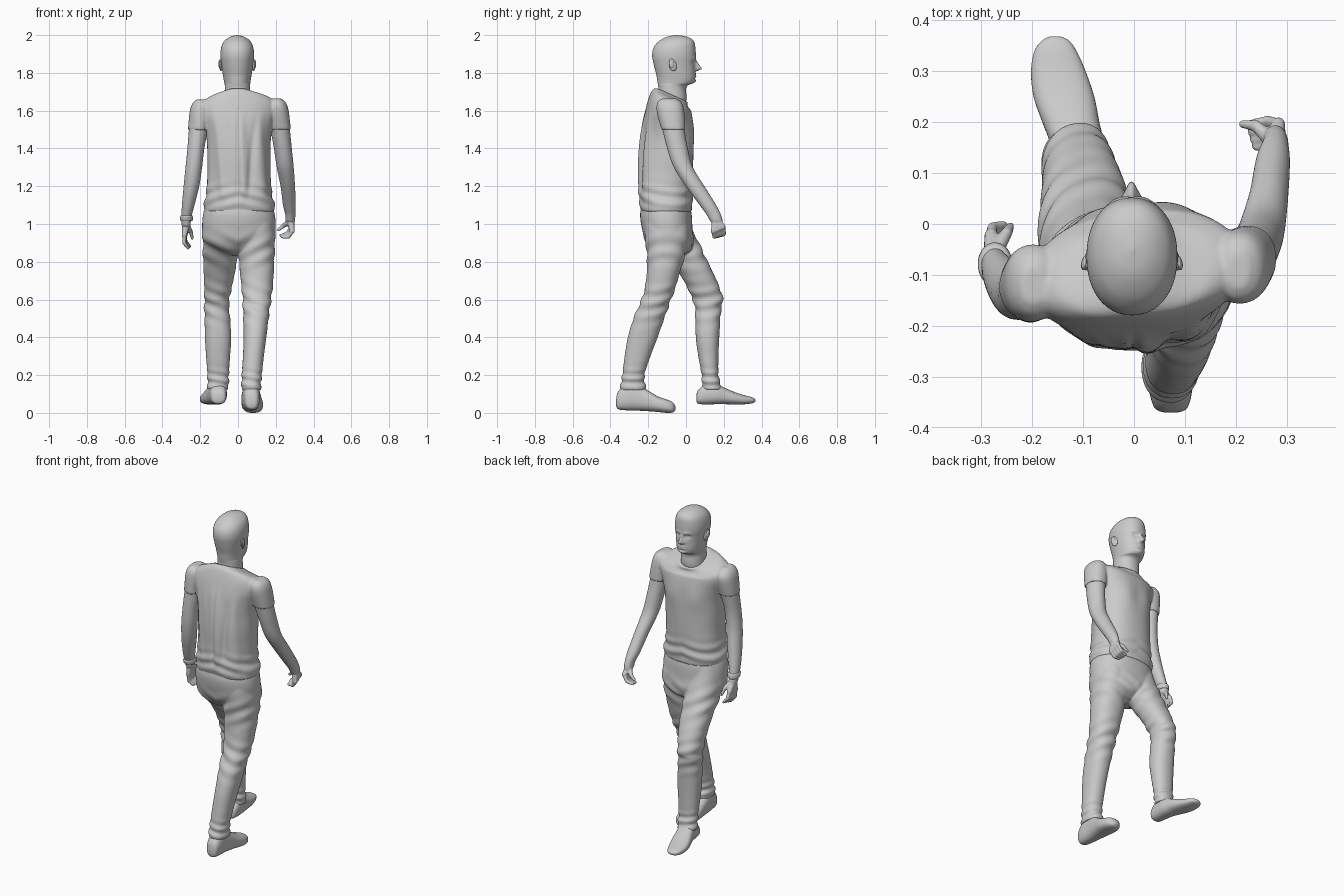
import bpy, bmesh
from math import sin, cos, pi, exp
from mathutils import Vector, Matrix


def catmull(p, q, r, s, t):
    return [0.5 * (2 * b + (c - a) * t + (2 * a - 5 * b + 4 * c - d) * t * t + (3 * b - a - 3 * c + d) * t ** 3)
            for a, b, c, d in zip(p, q, r, s)]


def loft(bm, secs, axis='z', n=64, steps=6, power=2.2, grow=0.0):
    """Skin rounded sections (t, a0, a1, b0, b1); a is x, b is y or z."""
    S = [secs[0]] + list(secs) + [secs[-1]]
    dense = [catmull(*S[i:i + 4], k / steps) for i in range(len(secs) - 1) for k in range(steps)]
    dense.append(secs[-1])
    rings = []
    for t, a0, a1, b0, b1 in dense:
        ring = []
        for k in range(n):
            c, s = cos(2 * pi * k / n), sin(2 * pi * k / n)
            a = (a0 + a1) / 2 + (abs(a1 - a0) / 2 + grow) * abs(c) ** (2 / power) * (1 if c > 0 else -1)
            b = (b0 + b1) / 2 + (abs(b1 - b0) / 2 + grow) * abs(s) ** (2 / power) * (1 if s > 0 else -1)
            ring.append(bm.verts.new((a, b, t) if axis == 'z' else (a, t, b)))
        rings.append(ring)
    for r, q in zip(rings, rings[1:]):
        for k in range(n):
            bm.faces.new((r[k], r[(k + 1) % n], q[(k + 1) % n], q[k]))
    bm.faces.new(rings[0])
    bm.faces.new(rings[-1])
    return [v for r in rings for v in r]


def chain(bm, pts, r0, r1):
    """Chain of overlapping balls along a polyline, for fingers and palms."""
    pts = [Vector(p) for p in pts]
    total = (len(pts) - 1) * 5
    for i in range(total + 1):
        j = min(i // 5, len(pts) - 2)
        p = pts[j].lerp(pts[j + 1], i / 5 - j)
        bmesh.ops.create_icosphere(bm, subdivisions=2, radius=r0 + (r1 - r0) * i / total,
                                   matrix=Matrix.Translation(p))


def finish(bm, name, voxel=0, bump=None):
    bmesh.ops.recalc_face_normals(bm, faces=bm.faces)
    me = bpy.data.meshes.new(name)
    bm.to_mesh(me)
    bm.free()
    ob = bpy.data.objects.new(name, me)
    bpy.context.collection.objects.link(ob)
    bpy.context.view_layer.objects.active = ob
    if voxel:
        m = ob.modifiers.new("fuse", 'REMESH')
        m.mode, m.voxel_size = 'VOXEL', voxel
        s = ob.modifiers.new("relax", 'SMOOTH')
        s.factor, s.iterations = 0.5, 4
        for mod in ("fuse", "relax"):
            bpy.ops.object.modifier_apply(modifier=mod)
    if bump:
        moves = [v.normal * bump(*v.co) for v in ob.data.vertices]
        for v, d in zip(ob.data.vertices, moves):
            v.co += d
    ob.data.polygons.foreach_set("use_smooth", [True] * len(ob.data.polygons))
    ob.data.update()
    return ob


def g(v, centre, width):
    return exp(-((v - centre) / width) ** 2)


def ramp(v, a, b):
    return min(1, max(0, (v - a) / (b - a)))


# Head and neck, with face relief
bm = bmesh.new()
head = loft(bm, [
    (1.59, -.075, .070, -.150, -.015), (1.66, -.072, .066, -.148, .002), (1.715, -.070, .064, -.146, .000),
    (1.735, -.070, .064, -.148, .012), (1.745, -.072, .065, -.150, .036), (1.765, -.076, .068, -.153, .048),
    (1.79, -.080, .072, -.157, .050), (1.84, -.087, .079, -.170, .049), (1.89, -.093, .085, -.179, .052),
    (1.93, -.090, .082, -.173, .050), (1.96, -.079, .071, -.152, .045), (1.98, -.060, .052, -.125, .030),
    (1.993, -.036, .028, -.095, .000), (2.0, -.008, .000, -.055, -.045)], n=144, steps=8, power=2.15)
for v in head:
    x, y, z = v.co
    u = abs(x + .005)
    if y > -.03:
        nose = .034 * g(u, 0, .008 + .008 * ramp(z, 1.85, 1.82)) * ramp(z, 1.872, 1.825) * ramp(z, 1.806, 1.82)
        brow = .005 * g(z, 1.876, .009) * g(u, .028, .025)
        eyes = -.011 * g(z, 1.857, .011) * g(u, .033, .015) + .004 * g(z, 1.855, .005) * g(u, .032, .010)
        lips = g(u, 0, .024) * (.006 * g(z, 1.786, .012) - .005 * g(z, 1.787, .003))
        chin = .008 * g(z, 1.756, .010) * g(u, 0, .022) - .003 * g(z, 1.771, .006) * g(u, 0, .025)
        v.co.y += (nose + brow + eyes + lips + chin) * ramp(y, -.03, .01)
finish(bm, "head")

# Ears
for side in (-1, 1):
    bm = bmesh.new()
    for dx, y, z, sc in ((.086, -.070, 1.842, (.008, .021, .033)), (.093, -.076, 1.848, (.006, .014, .023))):
        bmesh.ops.create_uvsphere(bm, u_segments=24, v_segments=16, radius=1, matrix=Matrix.LocRotScale(
            Vector((side * dx - .004, y, z)), Matrix.Rotation(.2, 3, 'X') @ Matrix.Rotation(side * .25, 3, 'Z'),
            Vector(sc)))
    finish(bm, "ear")

# Arm sections, right one swung forward, left one hanging
arm_r = [(1.665, .19, .22, -.12, -.06), (1.645, .165, .247, -.145, -.03), (1.60, .155, .263, -.15, -.015),
         (1.50, .172, .275, -.125, -.008), (1.40, .19, .285, -.10, .010), (1.30, .205, .295, -.065, .037),
         (1.20, .225, .302, -.002, .098), (1.10, .238, .306, .072, .160), (1.05, .250, .304, .108, .185),
         (1.015, .252, .302, .128, .195)]
arm_l = [(1.66, -.215, -.18, -.15, -.09), (1.64, -.235, -.155, -.175, -.06), (1.60, -.250, -.145, -.185, -.045),
         (1.50, -.260, -.16, -.185, -.065), (1.40, -.268, -.178, -.188, -.085), (1.30, -.278, -.19, -.186, -.088),
         (1.20, -.288, -.205, -.17, -.075), (1.10, -.297, -.23, -.14, -.058), (1.03, -.300, -.248, -.112, -.045),
         (.99, -.298, -.25, -.100, -.035)]


def arm(name, secs, wrist, knuckles, bend, tips, thumb):
    """Arm loft fused with a palm and four curled fingers plus thumb."""
    bm = bmesh.new()
    loft(bm, secs, n=40, power=2.0)
    (k0, k1), (b0, b1), (t0, t1) = [[Vector(p) for p in e] for e in (knuckles, bend, tips)]
    for i in range(4):
        f = i / 3
        k = k0.lerp(k1, f)
        chain(bm, [Vector(wrist).lerp(k, .1), k], .021, .0145)
        chain(bm, [k, b0.lerp(b1, f), t0.lerp(t1, f)], .0125, .0085)
    chain(bm, thumb, .016, .0085)
    finish(bm, name, .0045)


arm("right_arm", arm_r, (.277, .158, 1.02), ((.283, .196, .985), (.287, .145, .962)),
    ((.262, .203, .950), (.268, .150, .932)), ((.226, .196, .940), (.238, .152, .930)),
    [(.268, .165, 1.01), (.240, .192, .990), (.213, .196, .968)])
arm("left_arm", arm_l, (-.274, -.068, 1.00), ((-.280, -.022, .945), (-.284, -.076, .942)),
    ((-.278, -.006, .908), (-.284, -.072, .898)), ((-.255, -.002, .882), (-.264, -.058, .872)),
    [(-.270, -.052, .99), (-.250, -.018, .96), (-.242, -.004, .925)])

# Wristband on the left wrist
bm = bmesh.new()
loft(bm, [(1.015, -.302, -.243, -.112, -.038), (1.022, -.306, -.239, -.117, -.036),
          (1.038, -.306, -.239, -.122, -.038), (1.045, -.303, -.242, -.120, -.042)], n=40, power=2.0)
finish(bm, "wristband")

# Shirt: torso with sloped neckline and fused short sleeves
bm = bmesh.new()
torso = loft(bm, [
    (1.065, -.178, .192, -.238, .028), (1.10, -.181, .195, -.245, .033), (1.15, -.171, .182, -.249, .034),
    (1.25, -.162, .173, -.250, .036), (1.35, -.162, .173, -.250, .038), (1.45, -.166, .174, -.243, .037),
    (1.53, -.182, .190, -.231, .034), (1.59, -.200, .210, -.217, .026), (1.645, -.198, .210, -.200, .012),
    (1.685, -.160, .170, -.186, .004), (1.705, -.115, .115, -.175, .006), (1.72, -.080, .076, -.160, .010)],
    power=2.3)
for v in torso:
    x, y, z = v.co
    v.co.y += .09 * x * ramp(z, 1.2, 1.5)
    v.co.z -= ramp(z, 1.60, 1.71) * (y + .16) * .45
for secs in (arm_r, arm_l):
    loft(bm, secs[:4], n=48, grow=.005)


def shirt_folds(x, y, z):
    back = ramp(y, -.12, -.2) * ramp(z, 1.1, 1.2) * ramp(z, 1.62, 1.5)
    d = back * (.005 * sin(62 * x + 5 * z) - .009 * g(x, 0, .012) - .008 * g(abs(x), .06 + .1 * (z - 1.2), .02))
    d += .004 * sin(95 * (z + .25 * abs(x) + .15 * y)) * g(z, 1.14, .06)
    chest = ramp(y, -.04, .01) * .007 * g(z, 1.47, .07) * g(abs(x), .075, .05)
    return d + chest


finish(bm, "shirt", .006, shirt_folds)

# Trousers: pelvis fused with a forward left leg and a trailing right leg
bm = bmesh.new()
loft(bm, [(1.11, -.168, .178, -.232, .018), (1.05, -.185, .195, -.243, .030), (.98, -.190, .199, -.234, .034),
          (.91, -.184, .190, -.215, .040), (.865, -.13, .13, -.180, .030), (.835, -.04, .05, -.120, -.02)])
loft(bm, [(1.06, -.170, -.01, -.20, .005), (.97, -.184, 0, -.20, .034), (.90, -.186, 0, -.165, .068),
          (.80, -.184, -.006, -.080, .115), (.70, -.180, -.025, -.012, .163), (.60, -.178, -.046, .035, .197),
          (.55, -.178, -.046, .048, .186), (.40, -.175, -.036, .052, .176), (.30, -.169, -.042, .065, .172),
          (.20, -.162, -.048, .083, .172), (.15, -.162, -.050, .084, .184), (.125, -.165, -.052, .086, .19)])
loft(bm, [(1.06, .01, .18, -.215, -.01), (.95, 0, .197, -.217, .020), (.85, .003, .193, -.208, .000),
          (.75, .010, .190, -.207, -.030), (.65, .020, .182, -.220, -.060), (.60, .025, .175, -.235, -.080),
          (.50, .028, .162, -.278, -.115), (.40, .030, .150, -.308, -.150), (.30, .026, .137, -.325, -.188),
          (.20, .020, .126, -.337, -.220), (.15, .018, .122, -.347, -.215), (.12, .018, .122, -.350, -.21)])


def trouser_folds(x, y, z):
    ankle = .004 * sin(130 * z + 25 * x) * g(z, .17, .05)
    knee = .004 * sin(85 * z + 35 * x - 15 * y) * g(z, .58, .09)
    seat = .004 * sin(70 * z - 40 * abs(x)) * g(z, .86, .08)
    return ankle + knee + seat


finish(bm, "trousers", .006, trouser_folds)

# Shoes
shoes = {
    "front_shoe": [(.055, -.12, -.09, .065, .095), (.064, -.14, -.068, .049, .12), (.10, -.150, -.060, .045, .15),
                   (.16, -.165, -.060, .046, .152), (.20, -.180, -.068, .046, .135), (.25, -.197, -.078, .045, .113),
                   (.30, -.202, -.095, .045, .096), (.34, -.195, -.113, .049, .086), (.36, -.180, -.128, .054, .078),
                   (.368, -.165, -.145, .062, .070)],
    "rear_shoe": [(-.37, .06, .085, .040, .070), (-.36, .040, .105, .020, .11), (-.32, .028, .115, .014, .15),
                  (-.26, .020, .118, .012, .15), (-.20, .018, .125, .009, .118), (-.15, .020, .132, .005, .088),
                  (-.10, .028, .130, .000, .070), (-.07, .045, .118, .002, .056), (-.055, .070, .095, .014, .034)]}
for name, secs in shoes.items():
    bm = bmesh.new()
    for v in loft(bm, secs, axis='y', n=48, power=2.5):
        v.co.z = max(0, v.co.z)
    finish(bm, name)
